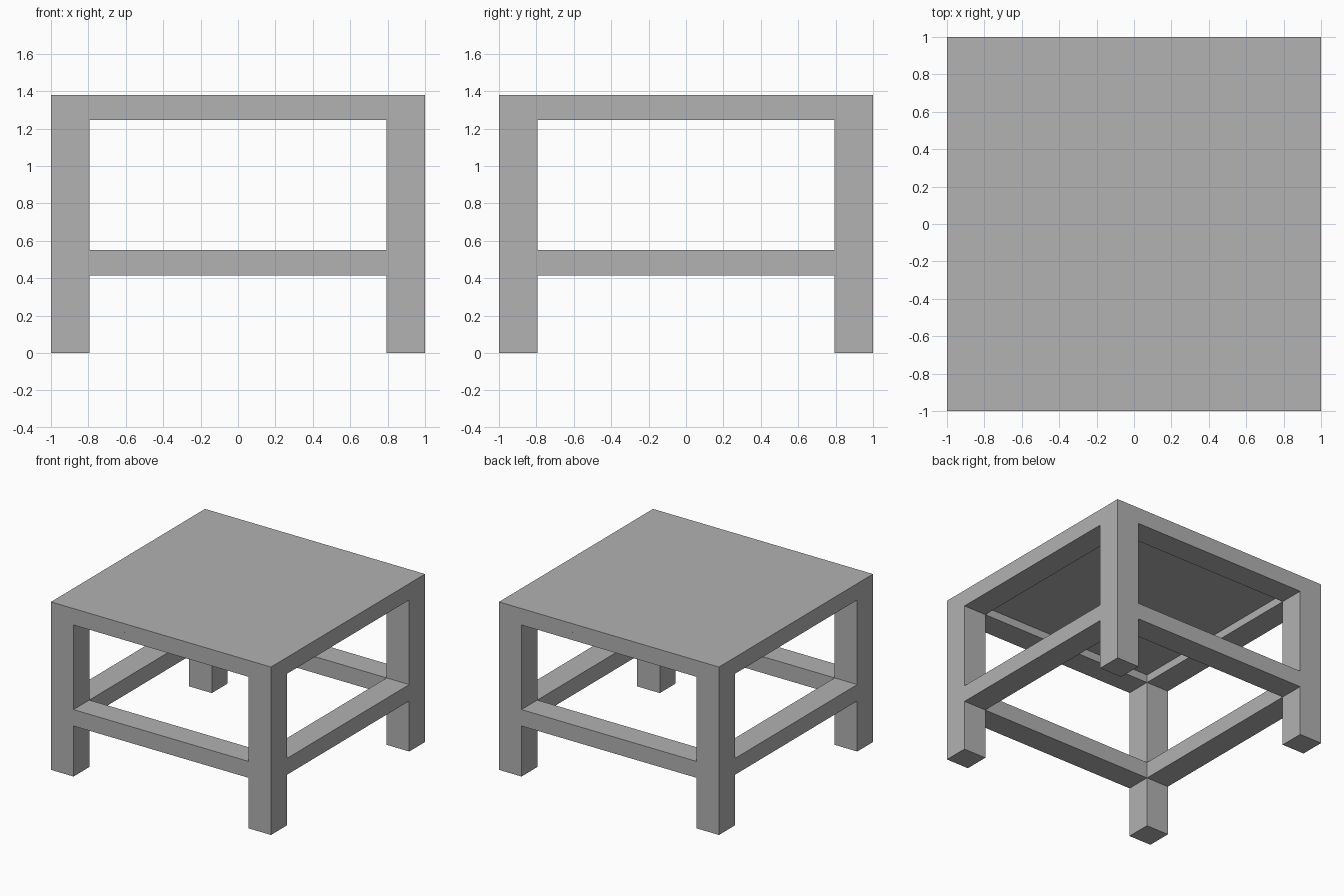
import bpy
from mathutils import Matrix

old = bpy.data.objects.get("Cube")
if old:
    bpy.data.objects.remove(old, do_unlink=True)

HALF = 1.0        # half the table width
LEG = 0.205       # leg and rail thickness
HEIGHT = 1.38
TOP = 0.07        # tabletop slab thickness
UNDER = HEIGHT - TOP
INNER = HALF - LEG

grey = bpy.data.materials.new("plain_grey")
grey.use_nodes = True
colour = (0.445, 0.445, 0.445, 1)
grey.diffuse_color = colour
grey.node_tree.nodes["Principled BSDF"].inputs["Base Color"].default_value = colour


def box(name, low, high):
    """Flat-shaded box between two opposite corners."""
    centre = [(a + b) / 2 for a, b in zip(low, high)]
    size = [b - a for a, b in zip(low, high)]
    bpy.ops.mesh.primitive_cube_add(size=1)
    obj = bpy.context.object
    obj.name = name
    obj.data.transform(Matrix.Translation(centre) @ Matrix.Diagonal((*size, 1)))
    obj.data.materials.append(grey)
    return obj


# Tabletop
box("tabletop", (-HALF, -HALF, UNDER), (HALF, HALF, HEIGHT))

# Square corner legs
for x, side in ((-HALF, "right"), (INNER, "left")):
    for y, end in ((-HALF, "front"), (INNER, "back")):
        box(f"{end}_{side}_leg", (x, y, 0), (x + LEG, y + LEG, UNDER))

# Apron under the top and stretchers lower down, flush with the legs
for part, low, high in (("apron", 1.245, UNDER), ("stretcher", 0.415, 0.55)):
    for start, end, side in ((-HALF, "front", "right"), (INNER, "back", "left")):
        box(f"{end}_{part}", (-INNER, start, low), (INNER, start + LEG, high))
        box(f"{side}_{part}", (start, -INNER, low), (start + LEG, INNER, high))
